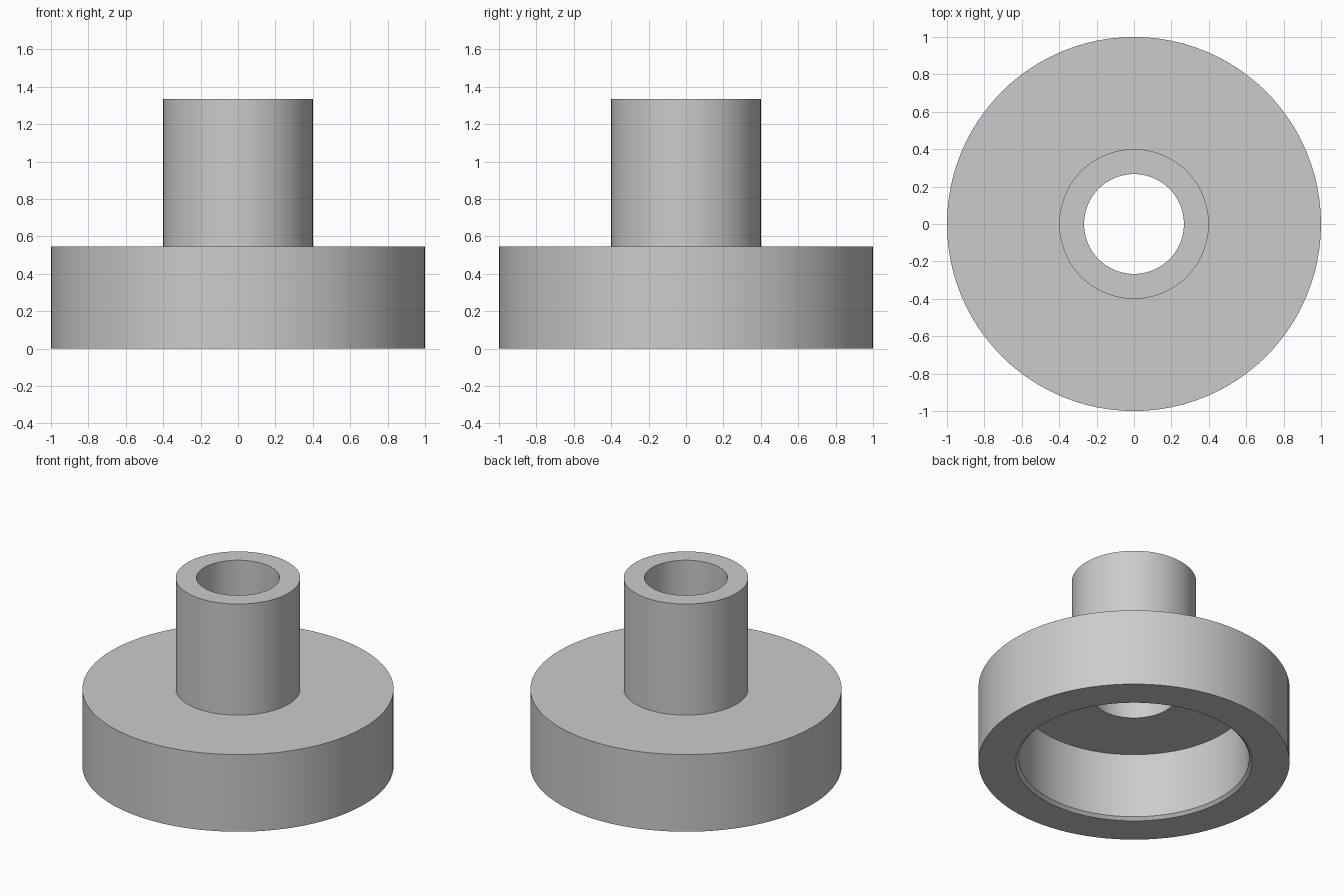
import bpy
import bmesh
import math

SEGMENTS = 96

default = bpy.data.objects.get("Cube")
if default:
    bpy.data.objects.remove(default, do_unlink=True)

# Single grey material
grey = bpy.data.materials.new("plain_grey")
grey.use_nodes = True
colour = (0.6, 0.6, 0.6, 1)
grey.diffuse_color = colour
grey.node_tree.nodes["Principled BSDF"].inputs["Base Color"].default_value = colour


def lathe(name, profile, material):
    """Revolve a closed (radius, height) profile about the z axis."""
    bm = bmesh.new()
    verts = [bm.verts.new((r, 0, z)) for r, z in profile]
    edges = [bm.edges.new((a, b)) for a, b in zip(verts, verts[1:] + verts[:1])]
    bmesh.ops.spin(bm, geom=verts + edges, cent=(0, 0, 0), axis=(0, 0, 1),
                   angle=math.tau, steps=SEGMENTS)
    bmesh.ops.remove_doubles(bm, verts=bm.verts[:], dist=0.0001)
    bmesh.ops.recalc_face_normals(bm, faces=bm.faces[:])
    mesh = bpy.data.meshes.new(name)
    bm.to_mesh(mesh)
    bm.free()
    mesh.materials.append(material)
    obj = bpy.data.objects.new(name, mesh)
    bpy.context.collection.objects.link(obj)
    bpy.ops.object.select_all(action="DESELECT")
    obj.select_set(True)
    bpy.context.view_layer.objects.active = obj
    bpy.ops.object.shade_smooth_by_angle(angle=math.radians(30))
    return obj


# Wide hollow flange with a chamfered mouth, and a bored neck on top
flange_radius, flange_top = 1.0, 0.547
neck_radius, neck_top = 0.4, 1.335
bore_radius = 0.267
cavity_radius, cavity_top = 0.74, 0.48
chamfer = 0.02

lathe("flanged_hub", [
    (cavity_radius + chamfer, 0),
    (flange_radius, 0),
    (flange_radius, flange_top),
    (neck_radius, flange_top),
    (neck_radius, neck_top),
    (bore_radius, neck_top),
    (bore_radius, cavity_top),
    (cavity_radius, cavity_top),
    (cavity_radius, chamfer),
], grey)
